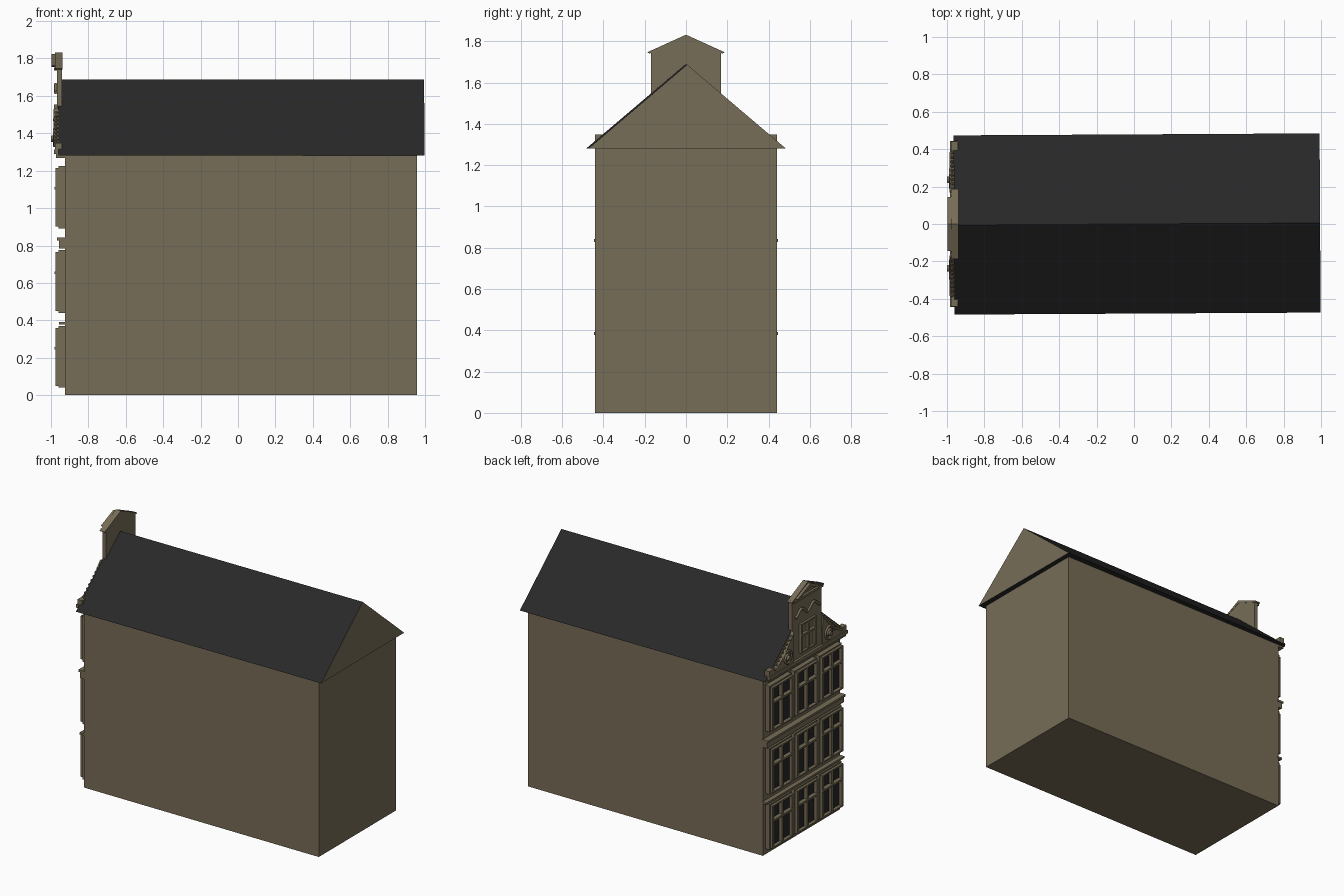
import bpy, bmesh, math
from mathutils import Matrix, Vector

if "Cube" in bpy.data.objects:
    bpy.data.objects.remove(bpy.data.objects["Cube"])


def material(name, rgb):
    m = bpy.data.materials.new(name)
    m.diffuse_color = (*rgb, 1)
    m.use_nodes = True
    m.node_tree.nodes["Principled BSDF"].inputs["Base Color"].default_value = m.diffuse_color
    return m


STONE = material("sandy stone", (0.185, 0.153, 0.095))
DARK = material("dark slate", (0.021, 0.021, 0.021))


def finish(name, bm, mats):
    bmesh.ops.recalc_face_normals(bm, faces=bm.faces)
    me = bpy.data.meshes.new(name)
    bm.to_mesh(me)
    bm.free()
    for m in mats:
        me.materials.append(m)
    ob = bpy.data.objects.new(name, me)
    bpy.context.collection.objects.link(ob)
    return ob


def add_box(bm, x0, x1, y0, y1, z0, z1, mat=0):
    mtx = Matrix.Translation(((x0 + x1) / 2, (y0 + y1) / 2, (z0 + z1) / 2)) \
        @ Matrix.Diagonal((x1 - x0, y1 - y0, z1 - z0, 1))
    verts = bmesh.ops.create_cube(bm, size=1, matrix=mtx)["verts"]
    for f in {f for v in verts for f in v.link_faces}:
        f.material_index = mat


def box(name, *dims):
    bm = bmesh.new()
    add_box(bm, *dims)
    return finish(name, bm, [STONE])


def slab(name, profile, x0, x1, mats=(STONE,)):
    """Extrude a (y, z) profile along x."""
    bm = bmesh.new()
    face = bm.faces.new([bm.verts.new((x0, y, z)) for y, z in profile])
    ext = bmesh.ops.extrude_face_region(bm, geom=[face])["geom"]
    moved = [g for g in ext if isinstance(g, bmesh.types.BMVert)]
    bmesh.ops.translate(bm, verts=moved, vec=(x1 - x0, 0, 0))
    return finish(name, bm, mats)


def tube(name, points, radius):
    """Round moulding that follows a path."""
    cu = bpy.data.curves.new(name, "CURVE")
    cu.dimensions = "3D"
    cu.bevel_depth = radius
    cu.bevel_resolution = 1
    cu.use_fill_caps = True
    sp = cu.splines.new("POLY")
    sp.points.add(len(points) - 1)
    for p, co in zip(sp.points, points):
        p.co = (*co, 1)
    cu.materials.append(STONE)
    ob = bpy.data.objects.new(name, cu)
    bpy.context.collection.objects.link(ob)


def window(name, yc, w, z0, z1, back, front, bar=0.64):
    """Casing, dark panes, raised sash rim, centre mullion and transom."""
    bm = bmesh.new()
    h, t, mid = w / 2, 0.02, front + 0.018
    add_box(bm, mid + 0.006, back, yc - h + 0.004, yc + h - 0.004, z0 + 0.004, z1 - 0.004, 1)
    for s in (-1, 1):
        a, b = sorted((yc + s * h, yc + s * (h - t)))
        add_box(bm, mid, back, a, b, z0, z1)
        a, b = sorted((yc + s * (h - 0.008), yc + s * (h - t - 0.004)))
        add_box(bm, front, mid + 0.004, a, b, z0 + 0.01, z1 - 0.01)
    for a, b in ((z0, z0 + t), (z1 - t, z1)):
        add_box(bm, mid, back, yc - h, yc + h, a, b)
    for a, b in ((z0 + 0.01, z0 + t), (z1 - t, z1 - 0.01)):
        add_box(bm, front, mid + 0.004, yc - h + 0.01, yc + h - 0.01, a, b)
    add_box(bm, front + 0.003, mid + 0.008, yc - 0.009, yc + 0.009, z0 + t, z1 - t)
    zb = z0 + (z1 - z0) * bar
    add_box(bm, front - 0.005, mid + 0.008, yc - h + 0.012, yc + h - 0.012, zb - 0.007, zb + 0.007)
    finish(name, bm, [STONE, DARK])


# House body
box("house_body", -0.925, 0.957, -0.442, 0.442, 0, 1.285)

# Roof prism: dark slopes and soffit, stone gable ends, turned very slightly
roof = slab("roof", [(-0.479, 1.28), (0.479, 1.28), (0, 1.687)], -0.962, 0.995, (STONE, DARK))
for p in roof.data.polygons:
    p.material_index = 0 if abs(p.normal.x) > 0.9 else 1
roof.rotation_euler.z = 0.0055

# Three floors of three windows
for floor, (z0, z1) in enumerate(((0.04, 0.37), (0.44, 0.775), (0.892, 1.225))):
    for col, yc in enumerate((-0.285, 0, 0.285)):
        window(f"window_{floor + 1}_{col + 1}", yc, 0.255, z0, z1, -0.922, -0.977)

# Ledges between floors
box("lower_ledge", -0.957, -0.92, -0.445, 0.445, 0.378, 0.392)
box("middle_band", -0.957, -0.92, -0.442, 0.442, 0.785, 0.83)
box("middle_ledge", -0.968, -0.92, -0.445, 0.445, 0.828, 0.843)
box("cornice_lower", -0.972, -0.92, -0.442, 0.442, 1.268, 1.29)
box("cornice_upper", -0.985, -0.935, -0.445, 0.445, 1.288, 1.312)

# Neck gable with pointed top
slab("neck_gable", [(-0.17, 1.30), (0.17, 1.30), (0.17, 1.755), (0, 1.825), (-0.17, 1.755)],
     -0.968, -0.94)


def chevron(half, low, peak, t):
    return [(-half, low), (0, peak), (half, low), (half - 0.01, low - t * 0.3),
            (0, peak - t), (-half + 0.01, low - t * 0.3)]


slab("pediment_coping", chevron(0.187, 1.747, 1.832, 0.022), -0.978, -0.938)
slab("pediment_trim", chevron(0.145, 1.762, 1.823, 0.025), -0.998, -0.962)
box("pediment_sill", -0.985, -0.96, -0.165, 0.165, 1.735, 1.752)

# Attic window
window("attic_window", 0, 0.19, 1.335, 1.565, -0.96, -0.985, 0.6)

# Garland above the attic window
tube("garland", [(-0.975, -0.14 + 0.28 * i / 24,
                  1.64 - 0.022 * math.cos(4 * math.pi * i / 24)) for i in range(25)], 0.009)


def roof_z(y):
    return 1.28 + 0.407 * (1 - y / 0.479)


for s, side in ((-1, "right"), (1, "left")):
    # Corner block at the foot of the gable
    a, b = sorted((s * 0.385, s * 0.442))
    box(f"corner_block_{side}", -0.978, -0.94, a, b, 1.30, 1.348)

    # Concave shoulder between neck and corner
    arc = [(0.17 + 0.215 * i / 10, 1.535 - 0.215 * i / 10 * 0.9 - 0.025 * math.sin(math.pi * i / 10))
           for i in range(11)]
    slab(f"shoulder_{side}", [(s * y, z) for y, z in [(0.165, 1.305)] + arc + [(0.385, 1.305)]],
         -0.978, -0.955)

    # Moulding that sweeps down the shoulder
    tube(f"sweep_{side}", [(-0.978, s * y, z - 0.006) for y, z in arc], 0.008)

    # Scroll spiral with a round boss
    spiral = []
    for i in range(31):
        ang = i / 30 * 3.5 * math.pi
        r = 0.045 * (1 - i / 30) + 0.012
        spiral.append((-0.982, s * (0.237 + r * math.cos(ang)), 1.37 + r * math.sin(ang)))
    tube(f"scroll_{side}", spiral, 0.008)
    bm = bmesh.new()
    bmesh.ops.create_cone(bm, cap_ends=True, segments=12, radius1=0.022, radius2=0.016, depth=0.03,
                          matrix=Matrix.Translation((-0.985, s * 0.237, 1.37))
                          @ Matrix.Rotation(-math.pi / 2, 4, "Y"))
    finish(f"scroll_boss_{side}", bm, [STONE])

    # Row of beads along the roof edge
    bm = bmesh.new()
    for i in range(9):
        y = 0.19 + i * 0.024
        bmesh.ops.create_icosphere(bm, subdivisions=1, radius=0.011,
                                   matrix=Matrix.Translation((-0.972, s * y, roof_z(y) - 0.017)))
    finish(f"edge_beads_{side}", bm, [STONE])
